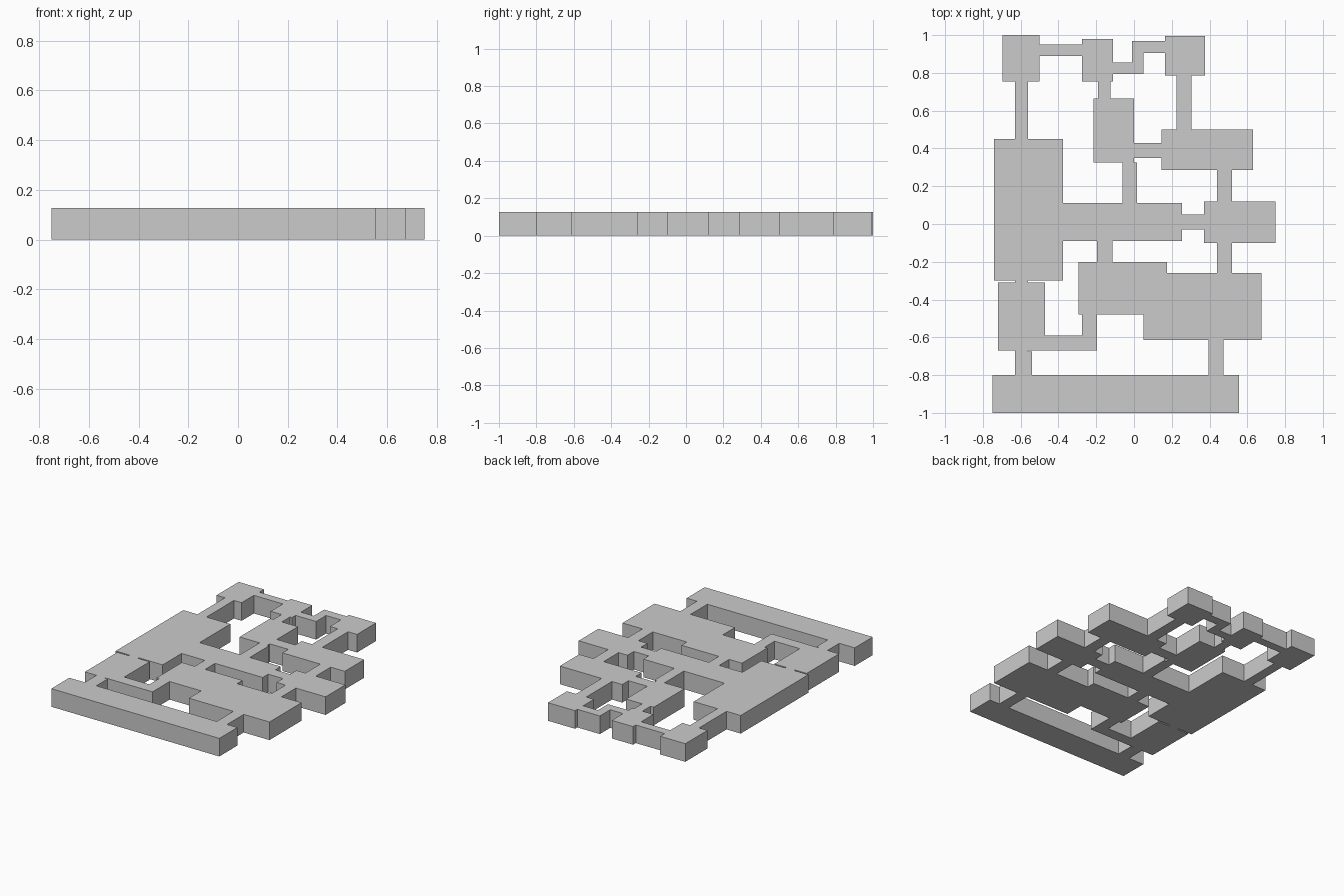
import bpy, bmesh, math

HEIGHT = 0.127

# Rooms: x0, x1, y0, y1
rooms = [
    (-0.695, -0.50, 0.755, 1.00),
    (-0.275, -0.11, 0.755, 0.98),
    (0.165, 0.375, 0.785, 0.995),
    (-0.215, 0.00, 0.325, 0.665),
    (0.145, 0.63, 0.285, 0.50),
    (-0.74, -0.375, -0.30, 0.45),
    (-0.375, 0.255, -0.09, 0.11),
    (0.37, 0.75, -0.10, 0.12),
    (-0.295, 0.175, -0.48, -0.20),
    (0.05, 0.675, -0.615, -0.26),
    (-0.72, -0.47, -0.67, -0.31),
    (-0.75, 0.555, -1.00, -0.80),
]
# Corridors running left to right
corridors_x = [
    (-0.50, -0.275, 0.89, 0.95),
    (-0.11, 0.05, 0.795, 0.855),
    (-0.01, 0.165, 0.905, 0.97),
    (0.00, 0.145, 0.35, 0.43),
    (0.255, 0.37, -0.03, 0.05),
    (-0.47, -0.195, -0.67, -0.59),
]
# Corridors running front to back
corridors_y = [
    (-0.01, 0.05, 0.795, 0.97),
    (0.225, 0.305, 0.50, 0.785),
    (-0.19, -0.125, 0.665, 0.755),
    (-0.63, -0.56, 0.45, 0.755),
    (-0.06, 0.015, 0.11, 0.325),
    (0.44, 0.52, 0.12, 0.285),
    (0.44, 0.52, -0.26, -0.10),
    (-0.195, -0.115, -0.20, -0.09),
    (-0.275, -0.195, -0.67, -0.48),
    (-0.63, -0.56, -0.31, -0.30),
    (-0.63, -0.56, -0.80, -0.67),
    (-0.56, -0.54, -0.80, -0.675),
    (0.395, 0.475, -0.80, -0.615),
]


def merged_slab(name, rects, height):
    """Fuse overlapping or touching rectangles into one closed slab."""
    xs = sorted({v for r in rects for v in r[:2]})
    ys = sorted({v for r in rects for v in r[2:]})
    bm = bmesh.new()
    verts = {}

    def corner(i, j):
        if (i, j) not in verts:
            verts[i, j] = bm.verts.new((xs[i], ys[j], 0))
        return verts[i, j]

    for i in range(len(xs) - 1):
        for j in range(len(ys) - 1):
            cx, cy = (xs[i] + xs[i + 1]) / 2, (ys[j] + ys[j + 1]) / 2
            if any(a < cx < b and c < cy < d for a, b, c, d in rects):
                bm.faces.new((corner(i, j), corner(i + 1, j),
                              corner(i + 1, j + 1), corner(i, j + 1)))
    # Raise the plan into a solid
    ext = bmesh.ops.extrude_face_region(bm, geom=bm.faces[:], use_keep_orig=True)
    top = [g for g in ext["geom"] if isinstance(g, bmesh.types.BMVert)]
    bmesh.ops.translate(bm, vec=(0, 0, height), verts=top)
    # Clean away the flat grid lines
    bmesh.ops.dissolve_limit(bm, angle_limit=math.radians(1),
                             verts=bm.verts[:], edges=bm.edges[:])
    bmesh.ops.recalc_face_normals(bm, faces=bm.faces[:])
    mesh = bpy.data.meshes.new(name)
    bm.to_mesh(mesh)
    bm.free()
    obj = bpy.data.objects.new(name, mesh)
    bpy.context.collection.objects.link(obj)
    return obj


# Rooms and corridors as one continuous floor plan
merged_slab("floor_plan", rooms + corridors_x + corridors_y, HEIGHT)
